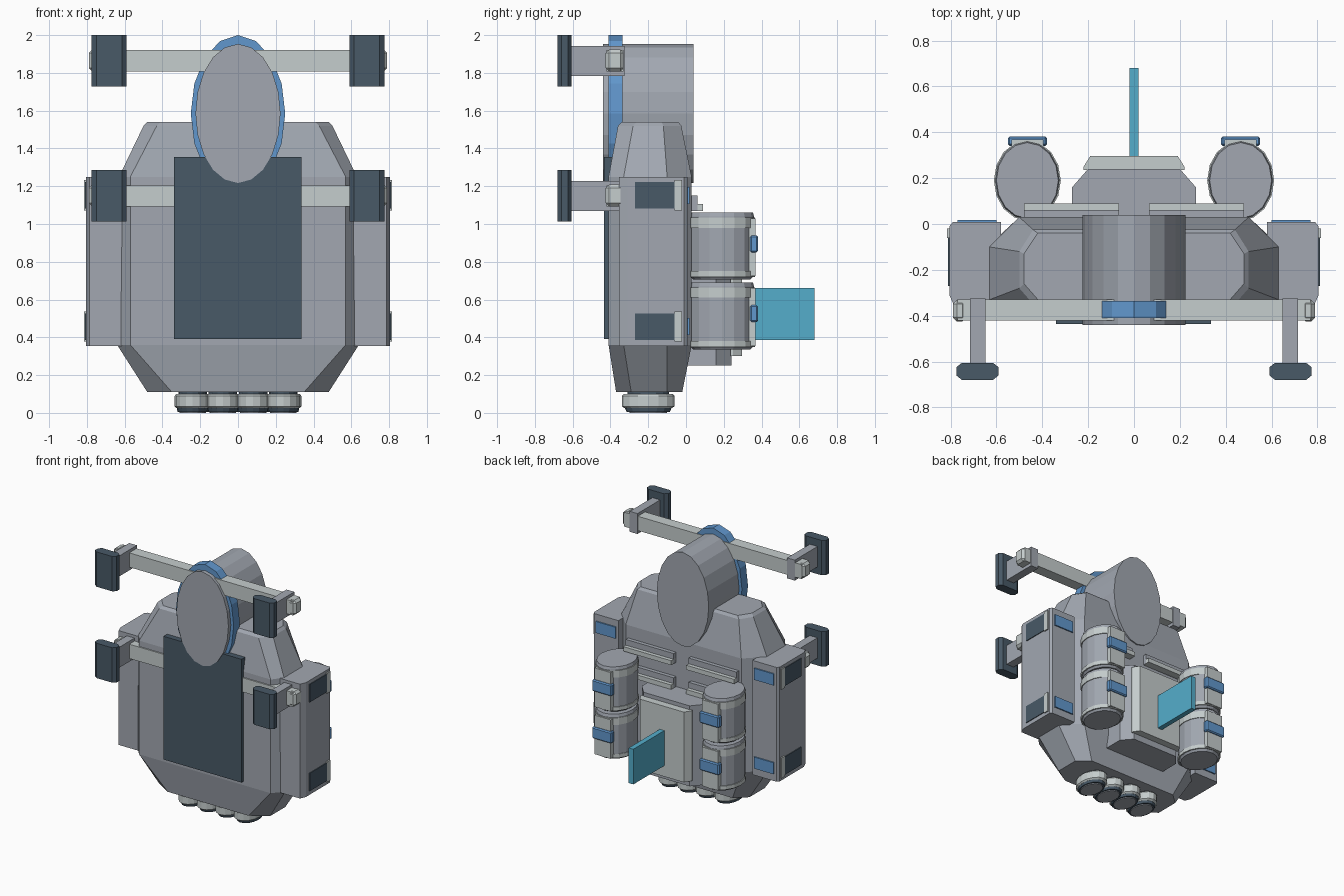
import bpy, bmesh, math
from mathutils import Vector

if "Cube" in bpy.data.objects:
    bpy.data.objects.remove(bpy.data.objects["Cube"])


def material(name, rgb):
    m = bpy.data.materials.new(name)
    m.diffuse_color = (*rgb, 1)
    m.use_nodes = True
    m.node_tree.nodes["Principled BSDF"].inputs["Base Color"].default_value = m.diffuse_color
    return m


GREY = material("hull grey", (0.36, 0.39, 0.44))
LIGHT = material("light grey", (0.56, 0.61, 0.61))
DARK = material("dark slate", (0.065, 0.1, 0.135))
BLUE = material("blue", (0.12, 0.31, 0.61))
CYAN = material("cyan", (0.09, 0.42, 0.6))


def finish(name, bm, mat):
    bmesh.ops.recalc_face_normals(bm, faces=bm.faces)
    me = bpy.data.meshes.new(name)
    bm.to_mesh(me)
    bm.free()
    me.materials.append(mat)
    ob = bpy.data.objects.new(name, me)
    bpy.context.collection.objects.link(ob)
    return ob


def loft(name, rings, mat):
    """Skin a list of equal-length point rings and cap both ends."""
    bm = bmesh.new()
    loops = [[bm.verts.new(p) for p in r] for r in rings]
    n = len(loops[0])
    for a, b in zip(loops, loops[1:]):
        for i in range(n):
            bm.faces.new((a[i], a[(i + 1) % n], b[(i + 1) % n], b[i]))
    bm.faces.new(loops[0])
    bm.faces.new(loops[-1])
    return finish(name, bm, mat)


def box(name, x, y, z, mat, bevel=0.0):
    """Box from (min, max) pairs, optionally chamfered."""
    bm = bmesh.new()
    bmesh.ops.create_cube(bm, size=1)
    for v in bm.verts:
        v.co = Vector([(a + b) / 2 + c * (b - a) for (a, b), c in zip((x, y, z), v.co)])
    if bevel:
        bmesh.ops.bevel(bm, geom=bm.edges[:], offset=bevel, segments=1, affect='EDGES')
    return finish(name, bm, mat)


def prism(name, outline, z0, z1, mat):
    """Extrude an (x, y) outline upward."""
    return loft(name, [[(x, y, z) for x, y in outline] for z in (z0, z1)], mat)


def ellipse(n, rx, ry):
    return [(rx * math.cos(2 * math.pi * i / n), ry * math.sin(2 * math.pi * i / n))
            for i in range(n)]


def drum_z(name, cx, cy, levels, mat, n=16):
    """Elliptic upright drum; levels are (z, rx, ry)."""
    return loft(name, [[(cx + x, cy + y, z) for x, y in ellipse(n, rx, ry)]
                       for z, rx, ry in levels], mat)


def drum_y(name, cz, y0, y1, rx, rz, mat, n=16):
    return loft(name, [[(x, y, cz + z) for x, z in ellipse(n, rx, rz)] for y in (y0, y1)], mat)


def span(s, a, b):
    """X range mirrored to side s."""
    return (min(s * a, s * b), max(s * a, s * b))


def octagon(z, front, side, back):
    half = [front, (side[0], side[1]), (side[0], side[2]), back]
    return [(x, y, z) for x, y in half] + [(-x, y, z) for x, y in reversed(half)]


# Main hull
loft("hull", [
    octagon(0.11, (0.35, -0.37), (0.48, -0.29, -0.10), (0.39, -0.02)),
    octagon(0.36, (0.57, -0.41), (0.64, -0.33, -0.10), (0.50, 0.03)),
    octagon(1.25, (0.57, -0.41), (0.63, -0.33, -0.10), (0.50, 0.03)),
    octagon(1.52, (0.43, -0.36), (0.50, -0.28, -0.12), (0.44, -0.025)),
    octagon(1.54, (0.41, -0.34), (0.48, -0.26, -0.13), (0.42, -0.04)),
], GREY)

# Front plate
box("front_plate", (-0.34, 0.335), (-0.435, -0.38), (0.39, 1.355), DARK)

# Head drum and its collar
drum_y("head_drum", 1.585, -0.44, 0.04, 0.225, 0.368, GREY, 20)
drum_y("head_collar", 1.585, -0.41, -0.335, 0.25, 0.415, BLUE, 16)

# Harness bars, arms and pads
for level, zc in (("upper", 1.863), ("lower", 1.148)):
    box(level + "_bar", (-0.77, 0.77), (-0.42, -0.33), (zc - 0.055, zc + 0.057), LIGHT)
    for s in (-1, 1):
        box(level + "_bar_end", span(s, 0.73, 0.79), (-0.425, -0.33),
            (zc - 0.055, zc + 0.06), LIGHT, 0.018)
        box(level + "_arm", span(s, 0.648, 0.715), (-0.62, -0.325),
            (zc - 0.08, zc + 0.08), GREY)
        xs = (0.59, 0.615, 0.75, 0.775)
        pad = [(xs[1], -0.68), (xs[2], -0.68), (xs[3], -0.66), (xs[3], -0.625),
               (xs[2], -0.605), (xs[1], -0.605), (xs[0], -0.625), (xs[0], -0.66)]
        prism(level + "_pad", [(s * x, y) for x, y in pad], zc - 0.136, zc + 0.137, DARK)

# Side pods with dark panels and clips
for s in (-1, 1):
    pod = [(0.58, -0.355), (0.785, -0.355), (0.805, -0.31), (0.805, -0.01),
           (0.79, 0.008), (0.58, 0.008)]
    prism("side_pod", [(s * x, y) for x, y in pad and pod], 0.355, 1.25, GREY)
    for zc in (0.457, 1.152):
        box("pod_panel", span(s, 0.80, 0.811), (-0.27, -0.06), (zc - 0.07, zc + 0.07), DARK)
        box("pod_clip", span(s, 0.77, 0.815), (-0.06, -0.02), (zc - 0.08, zc + 0.08), LIGHT)
        box("pod_buckle", span(s, 0.60, 0.77), (0.0, 0.018), (zc - 0.045, zc + 0.045), BLUE)

# Bottom nozzles
for x in (-0.24, -0.08, 0.08, 0.24):
    drum_z("nozzle", x, -0.2, [(0.025, 0.085, 0.125), (0.035, 0.095, 0.14),
                               (0.09, 0.095, 0.14), (0.10, 0.088, 0.13)], LIGHT)
    drum_z("nozzle_neck", x, -0.2, [(0.095, 0.075, 0.11), (0.12, 0.075, 0.11)], DARK)
    drum_z("nozzle_rim", x, -0.2, [(0.006, 0.08, 0.115), (0.03, 0.085, 0.125)], DARK)
    drum_z("nozzle_face", x, -0.2, [(0.0, 0.07, 0.1), (0.01, 0.07, 0.1)], GREY)

# Rear tanks: two stacked per side, with bands, straps and buckles
for s in (-1, 1):
    cx, cy = s * 0.465, 0.19
    for z0 in (0.335, 0.705):
        z1 = z0 + 0.355
        drum_z("tank", cx, cy, [(z0, 0.125, 0.15), (z0 + 0.02, 0.14, 0.17),
                                (z1 - 0.02, 0.14, 0.17), (z1, 0.135, 0.165)], GREY)
        for b0, b1 in ((z0 + 0.015, z0 + 0.045), (z1 - 0.08, z1 - 0.025)):
            drum_z("tank_band", cx, cy, [(b0, 0.146, 0.175), (b1, 0.146, 0.175)], LIGHT)
        box("tank_strap", (cx - 0.07, cx + 0.07), (0.31, 0.368), (z0 + 0.02, z1 - 0.03), LIGHT)
        zc = z0 + 0.19
        box("tank_buckle", (cx - 0.085, cx + 0.085), (0.34, 0.382),
            (zc - 0.045, zc + 0.045), BLUE, 0.008)

# Rear pack and cover
prism("rear_pack", [(-0.27, 0.0), (0.27, 0.0), (0.27, 0.16), (0.20, 0.24),
                    (-0.20, 0.24), (-0.27, 0.16)], 0.25, 0.88, GREY)
prism("rear_cover", [(-0.22, 0.235), (0.22, 0.235), (0.22, 0.25), (0.19, 0.297),
                     (-0.19, 0.297), (-0.22, 0.25)], 0.30, 0.85, LIGHT)

# Rear vents
for s in (-1, 1):
    for z in (0.91, 1.10):
        box("vent", span(s, 0.065, 0.48), (0.02, 0.06), (z - 0.03, z + 0.05), GREY)
        box("vent_slat", span(s, 0.065, 0.48), (0.02, 0.09), (z - 0.03, z + 0.005), LIGHT)

# Tail fin
box("tail_fin", (-0.02, 0.02), (0.28, 0.68), (0.385, 0.66), CYAN)
